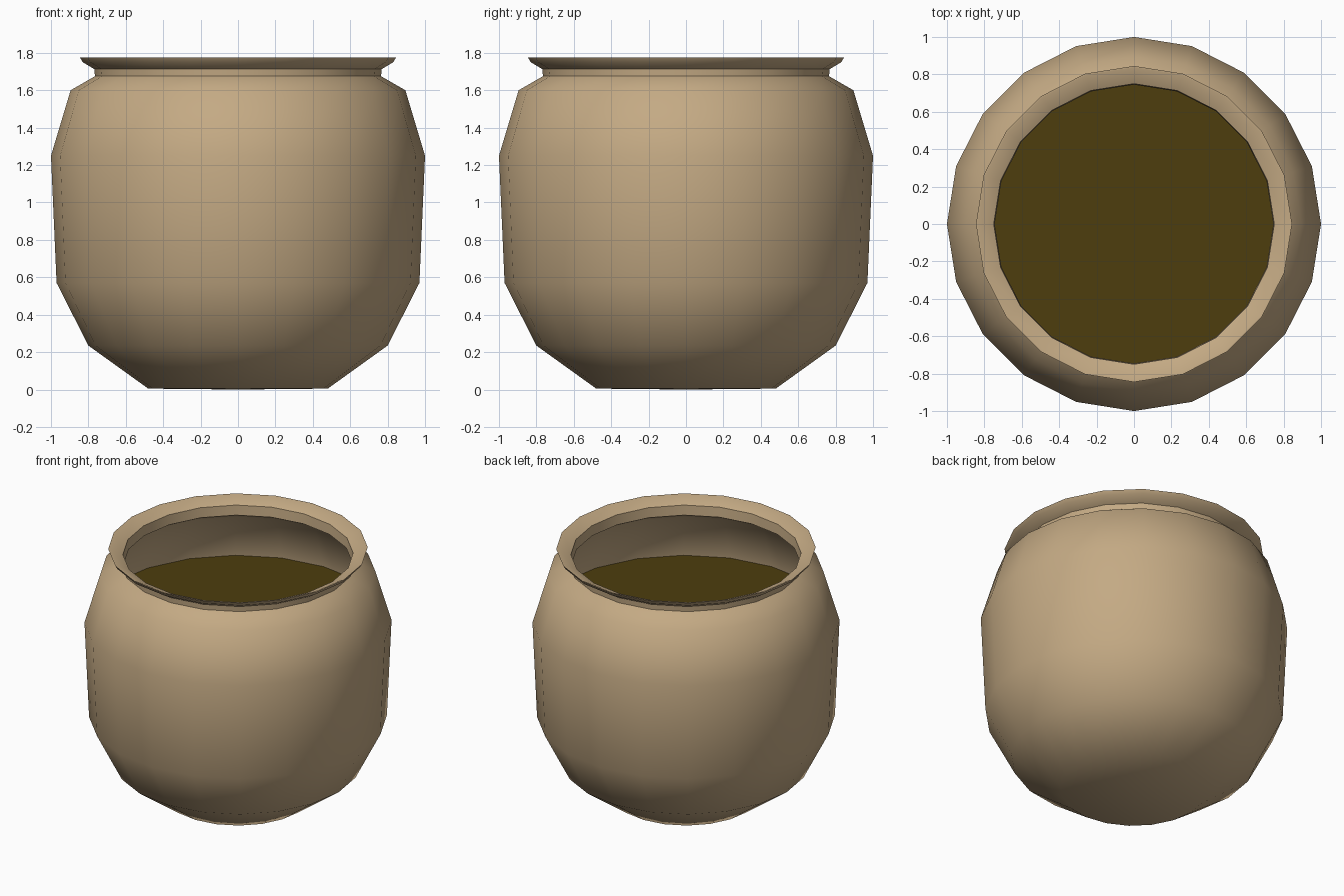
import bpy, bmesh, math

if "Cube" in bpy.data.objects:
    bpy.data.objects.remove(bpy.data.objects["Cube"])

SIDES = 20


def material(name, color):
    m = bpy.data.materials.new(name)
    m.diffuse_color = color
    m.use_nodes = True
    m.node_tree.nodes["Principled BSDF"].inputs["Base Color"].default_value = m.diffuse_color
    return m


def lathe(name, profile, mat, angle):
    """Revolve (radius, z) points around z; radius 0 becomes a single pole."""
    bm = bmesh.new()
    rings = []
    for r, z in profile:
        if r == 0:
            rings.append([bm.verts.new((0, 0, z))] * SIDES)
        else:
            rings.append([bm.verts.new((r * math.cos(a), r * math.sin(a), z))
                          for a in (2 * math.pi * i / SIDES for i in range(SIDES))])
    for low, high in zip(rings, rings[1:]):
        for i in range(SIDES):
            j = (i + 1) % SIDES
            bm.faces.new(dict.fromkeys((low[i], low[j], high[j], high[i])))
    mesh = bpy.data.meshes.new(name)
    bm.to_mesh(mesh)
    bm.free()
    mesh.materials.append(mat)
    ob = bpy.data.objects.new(name, mesh)
    bpy.context.collection.objects.link(ob)
    bpy.ops.object.select_all(action='DESELECT')
    ob.select_set(True)
    bpy.context.view_layer.objects.active = ob
    bpy.ops.object.shade_smooth_by_angle(angle=math.radians(angle))
    return ob


clay = material("clay", (0.55, 0.40, 0.23, 1))
dark = material("dark_liquid", (0.075, 0.048, 0.004, 1))

# Pot: outer wall up to the flared lip, then back down the inner wall
lathe("pot", [
    (0, 0), (0.48, 0.005), (0.80, 0.235), (0.97, 0.57), (1.0, 1.25),
    (0.895, 1.60), (0.765, 1.675), (0.768, 1.713),
    (0.83, 1.75), (0.845, 1.775), (0.835, 1.775),
    (0.75, 1.735), (0.745, 1.665),
    (0.875, 1.59), (0.98, 1.25), (0.95, 0.57), (0.785, 0.25), (0.47, 0.025), (0, 0.025),
], clay, 50)

# Liquid surface inside the pot
lathe("liquid", [(0.975, 1.27), (0, 1.27)], dark, 50)
